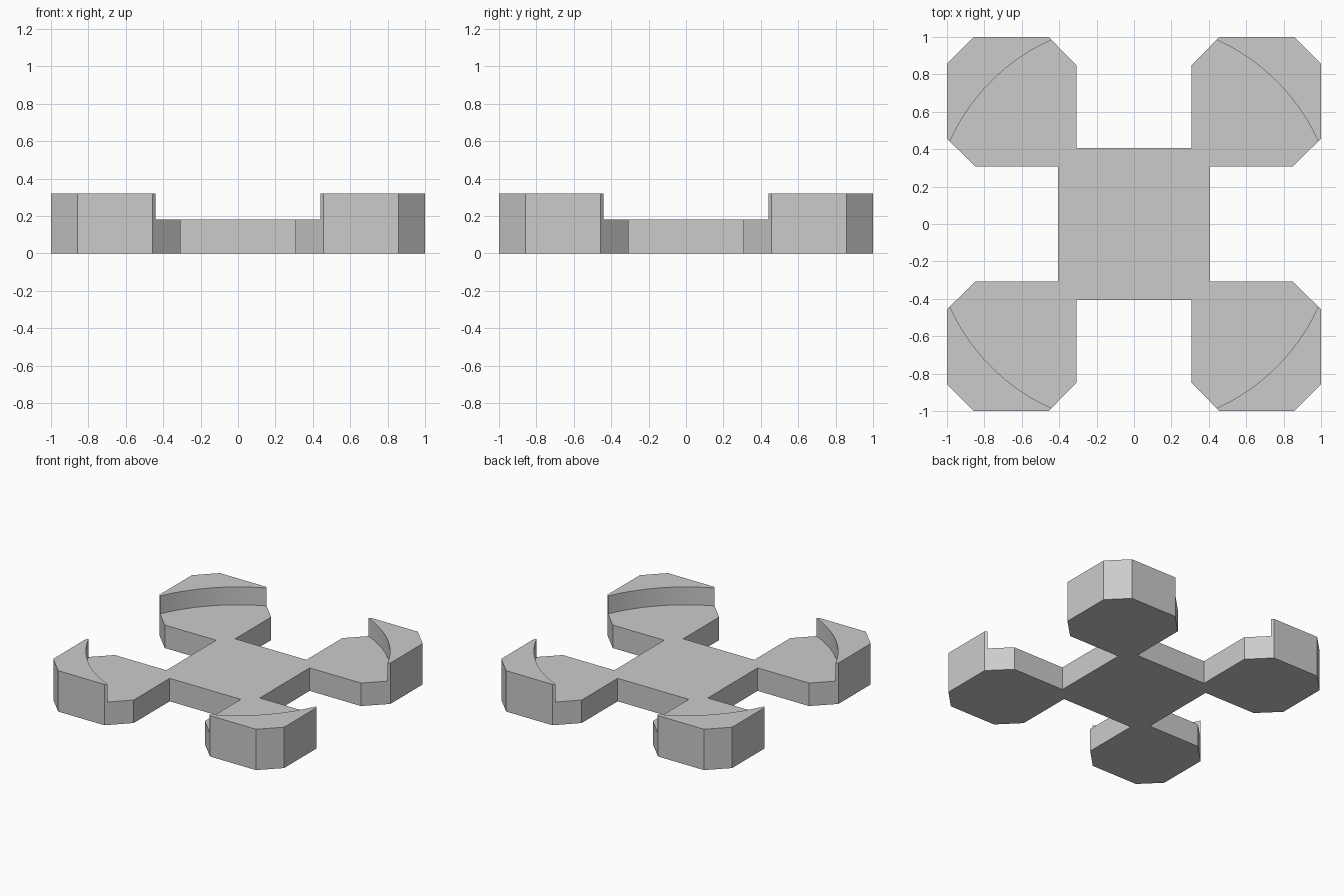
import bpy
import bmesh
import math

BASE_TOP, RIM_TOP, RIM_RADIUS = 0.18, 0.32, 1.079

cube = bpy.data.objects.get("Cube")
if cube:
    bpy.data.objects.remove(cube, do_unlink=True)

grey = bpy.data.materials.new("plain_grey")
grey.use_nodes = True
grey.diffuse_color = (0.6, 0.6, 0.6, 1)
grey.node_tree.nodes["Principled BSDF"].inputs["Base Color"].default_value = (0.6, 0.6, 0.6, 1)


def add_object(name, bm):
    bmesh.ops.recalc_face_normals(bm, faces=bm.faces)
    mesh = bpy.data.meshes.new(name)
    bm.to_mesh(mesh)
    bm.free()
    mesh.materials.append(grey)
    obj = bpy.data.objects.new(name, mesh)
    bpy.context.collection.objects.link(obj)
    return obj


# Cross outline: one chamfered corner pad, turned four times round the hub
pad = [(0.405, 0.405), (0.405, 0.308), (0.85, 0.308), (1, 0.457), (1, 0.857), (0.857, 1),
       (0.457, 1), (0.308, 0.85), (0.308, 0.405)]
outline = []
for turn in range(4):
    c, s = round(math.cos(turn * math.pi / 2)), round(math.sin(turn * math.pi / 2))
    outline += [(c * x - s * y, s * x + c * y) for x, y in pad[1:]]

bm = bmesh.new()
face = bm.faces.new([bm.verts.new((x, y, 0)) for x, y in outline])
top = bmesh.ops.extrude_face_region(bm, geom=[face])["geom"]
bmesh.ops.translate(bm, vec=(0, 0, RIM_TOP),
                    verts=[v for v in top if isinstance(v, bmesh.types.BMVert)])
body = add_object("four_corner_holder", bm)

# Round recess, leaving raised curved rims on the outer corners
bm = bmesh.new()
bmesh.ops.create_cone(bm, cap_ends=True, segments=128, radius1=RIM_RADIUS,
                      radius2=RIM_RADIUS, depth=1)
bmesh.ops.translate(bm, vec=(0, 0, BASE_TOP + 0.5), verts=bm.verts)
cutter = add_object("recess_cutter", bm)
cutter.hide_render = True

recess = body.modifiers.new("recess", "BOOLEAN")
recess.operation = "DIFFERENCE"
recess.solver = "EXACT"
recess.object = cutter
bpy.context.view_layer.objects.active = body
bpy.ops.object.select_all(action="DESELECT")
body.select_set(True)
bpy.ops.object.modifier_apply(modifier=recess.name)
bpy.data.objects.remove(cutter, do_unlink=True)

bpy.ops.object.shade_smooth_by_angle(angle=math.radians(30))
